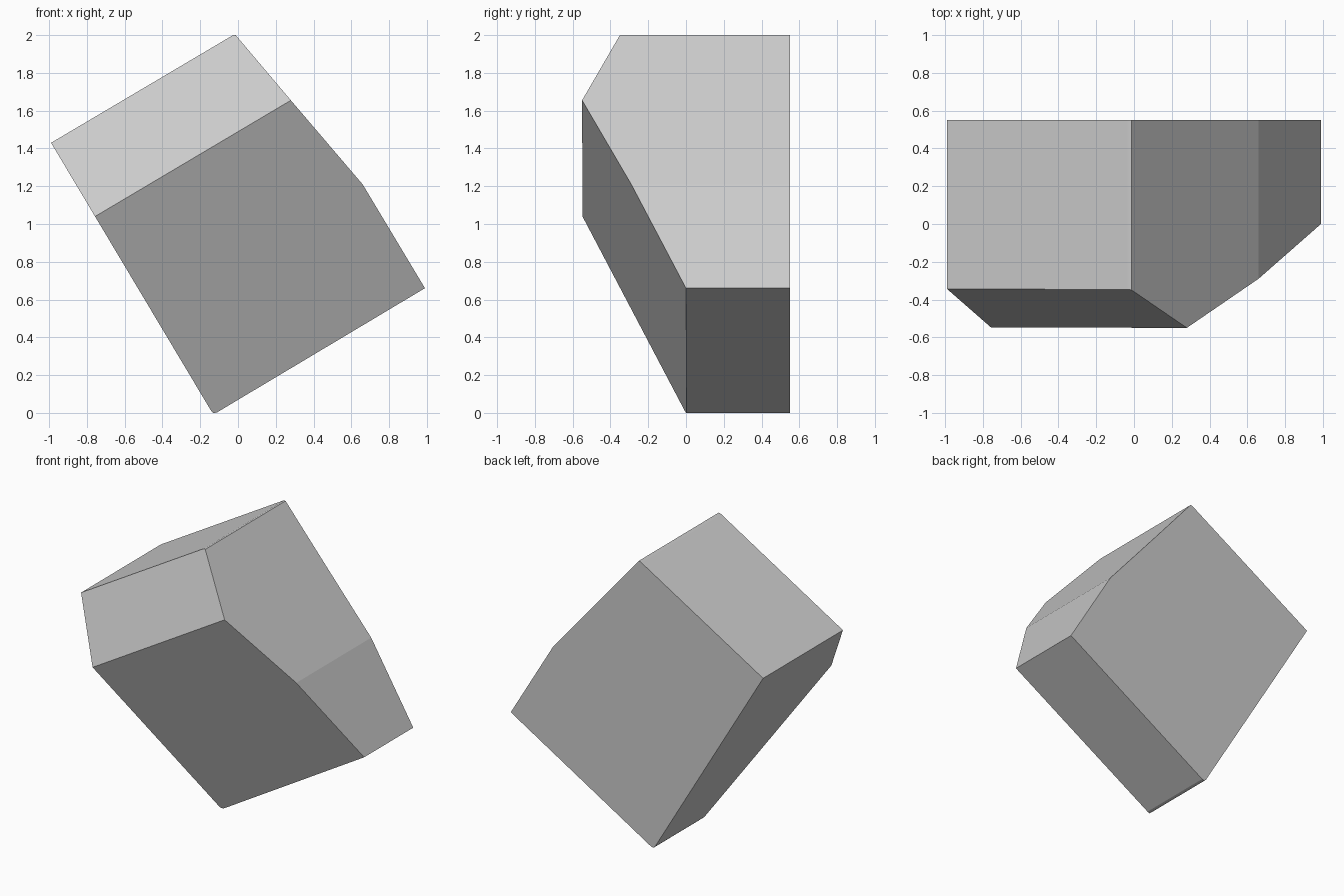
import bpy, bmesh
from mathutils import Vector

if "Cube" in bpy.data.objects:
    bpy.data.objects.remove(bpy.data.objects["Cube"])

# Tilted block outline in x, z, with slightly blunted top and bottom corners
outline = [(-0.99, 1.43), (-0.035, 1.995), (-0.025, 2.0), (-0.012, 2.0), (0.28, 1.655),
           (0.66, 1.21), (0.99, 0.66), (-0.11, 0.003), (-0.122, 0.0), (-0.132, 0.0),
           (-0.142, 0.01)]
bm = bmesh.new()
back = bm.faces.new([bm.verts.new((x, 0.55, z)) for x, z in outline])
front = bmesh.ops.extrude_face_region(bm, geom=[back], use_keep_orig=True)
for v in front["geom"]:
    if isinstance(v, bmesh.types.BMVert):
        v.co.y = -0.8


def slice_front(a, b, c):
    """Trim everything in front of the plane through three points."""
    a, b, c = Vector(a), Vector(b), Vector(c)
    n = (b - a).cross(c - a).normalized()
    if n.y > 0:
        n = -n
    geom = bm.verts[:] + bm.edges[:] + bm.faces[:]
    cut = bmesh.ops.bisect_plane(bm, geom=geom, dist=1e-5, plane_co=a,
                                 plane_no=n, clear_outer=True)
    rim = [e for e in cut["geom_cut"] if isinstance(e, bmesh.types.BMEdge)]
    bmesh.ops.contextual_create(bm, geom=rim)


# Long sloping face and the short face above the ridge
ridge = (0.28, -0.55, 1.655), (-0.757, -0.548, 1.04)
slice_front(*ridge, (0.99, 0.0, 0.66))
slice_front(*ridge, (-0.012, -0.35, 2.0))
bmesh.ops.recalc_face_normals(bm, faces=bm.faces[:])

mesh = bpy.data.meshes.new("angled_block")
bm.to_mesh(mesh)
bm.free()
bpy.context.collection.objects.link(bpy.data.objects.new("angled_block", mesh))
